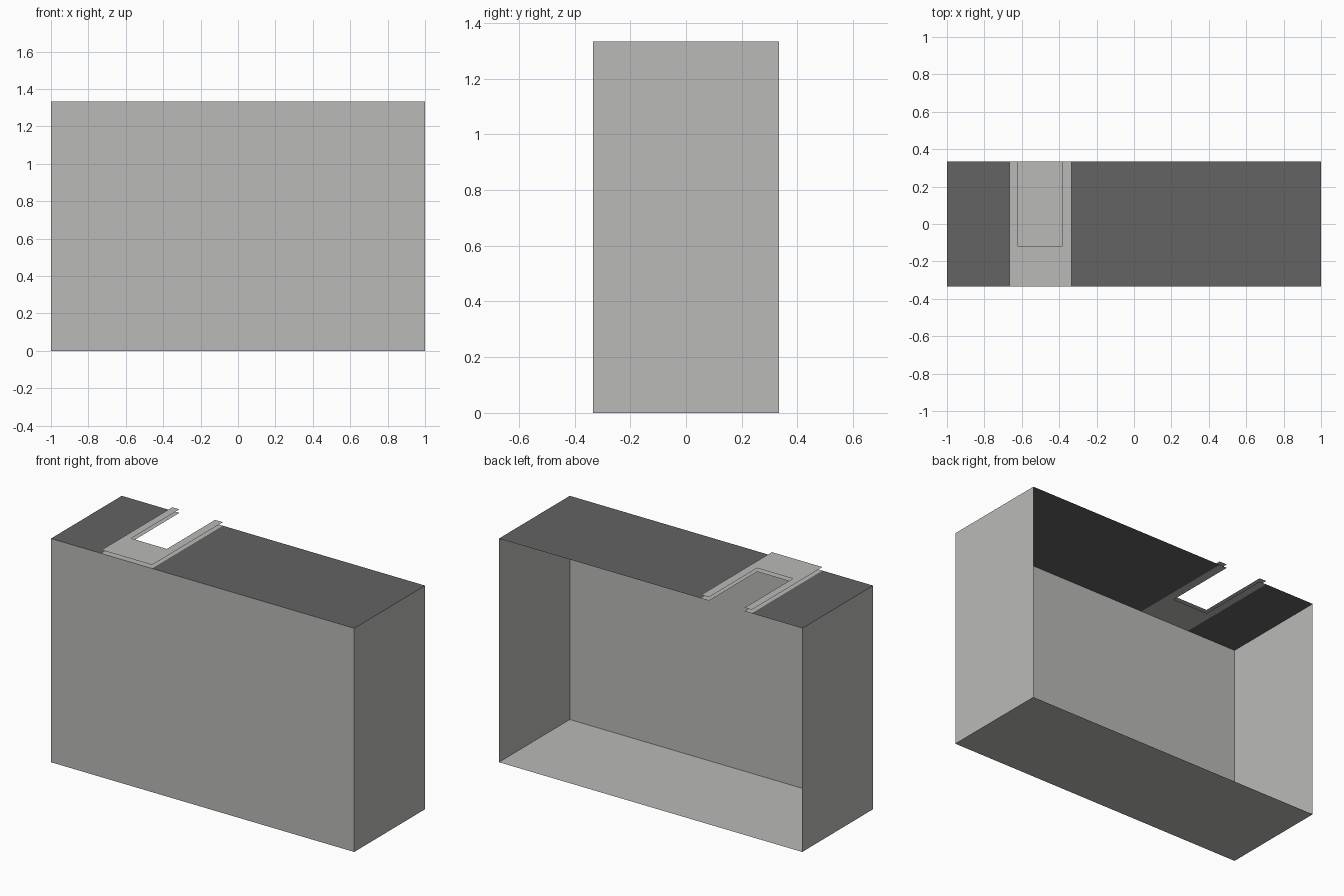
import bpy, bmesh

if "Cube" in bpy.data.objects:
    bpy.data.objects.remove(bpy.data.objects["Cube"])

def material(name, rgb):
    m = bpy.data.materials.new(name)
    m.diffuse_color = (*rgb, 1)
    m.use_nodes = True
    m.node_tree.nodes["Principled BSDF"].inputs["Base Color"].default_value = m.diffuse_color
    return m

LIGHT = material("light grey", (0.49, 0.49, 0.475))
DARK = material("dark grey", (0.125, 0.125, 0.125))

W, D, H = 1.0, 1 / 3, 4 / 3      # half width, half depth, height
X1, X2 = -2 / 3, -1 / 3          # strip across the top
S1, S2, SY = -0.62, -0.385, -0.12  # slot in the strip, open to the back
GAP = 0.021                      # raised copy of the strip

def sheet(name, polys, mat):
    """Thin sheet object from a few polygons."""
    bm = bmesh.new()
    for poly in polys:
        bm.faces.new([bm.verts.new(p) for p in poly])
    bmesh.ops.remove_doubles(bm, verts=bm.verts[:], dist=1e-5)
    me = bpy.data.meshes.new(name)
    bm.to_mesh(me)
    bm.free()
    me.materials.append(mat)
    ob = bpy.data.objects.new(name, me)
    bpy.context.collection.objects.link(ob)
    return ob

def flat(x0, x1, z, y0=-D, y1=D):
    return [(x0, y0, z), (x1, y0, z), (x1, y1, z), (x0, y1, z)]

# Shell, open at the back
sheet("floor", [flat(-W, W, 0)[::-1]], LIGHT)
sheet("front_wall", [[(-W, -D, 0), (W, -D, 0), (W, -D, H), (-W, -D, H)]], LIGHT)
sheet("right_wall", [[(W, -D, 0), (W, D, 0), (W, D, H), (W, -D, H)]], LIGHT)
sheet("left_wall", [[(-W, D, 0), (-W, -D, 0), (-W, -D, H), (-W, D, H)]], LIGHT)

# Dark top on both sides of the strip
sheet("top_left", [flat(-W, X1, H)], DARK)
sheet("top_right", [flat(X2, W, H)], DARK)

# Slotted strip in two layers, each one U-shaped polygon
for name, z in (("lower_slotted_plate", H), ("upper_slotted_plate", H + GAP)):
    u_shape = [(X1, -D, z), (X2, -D, z), (X2, D, z), (S2, D, z),
               (S2, SY, z), (S1, SY, z), (S1, D, z), (X1, D, z)]
    sheet(name, [u_shape], LIGHT)
